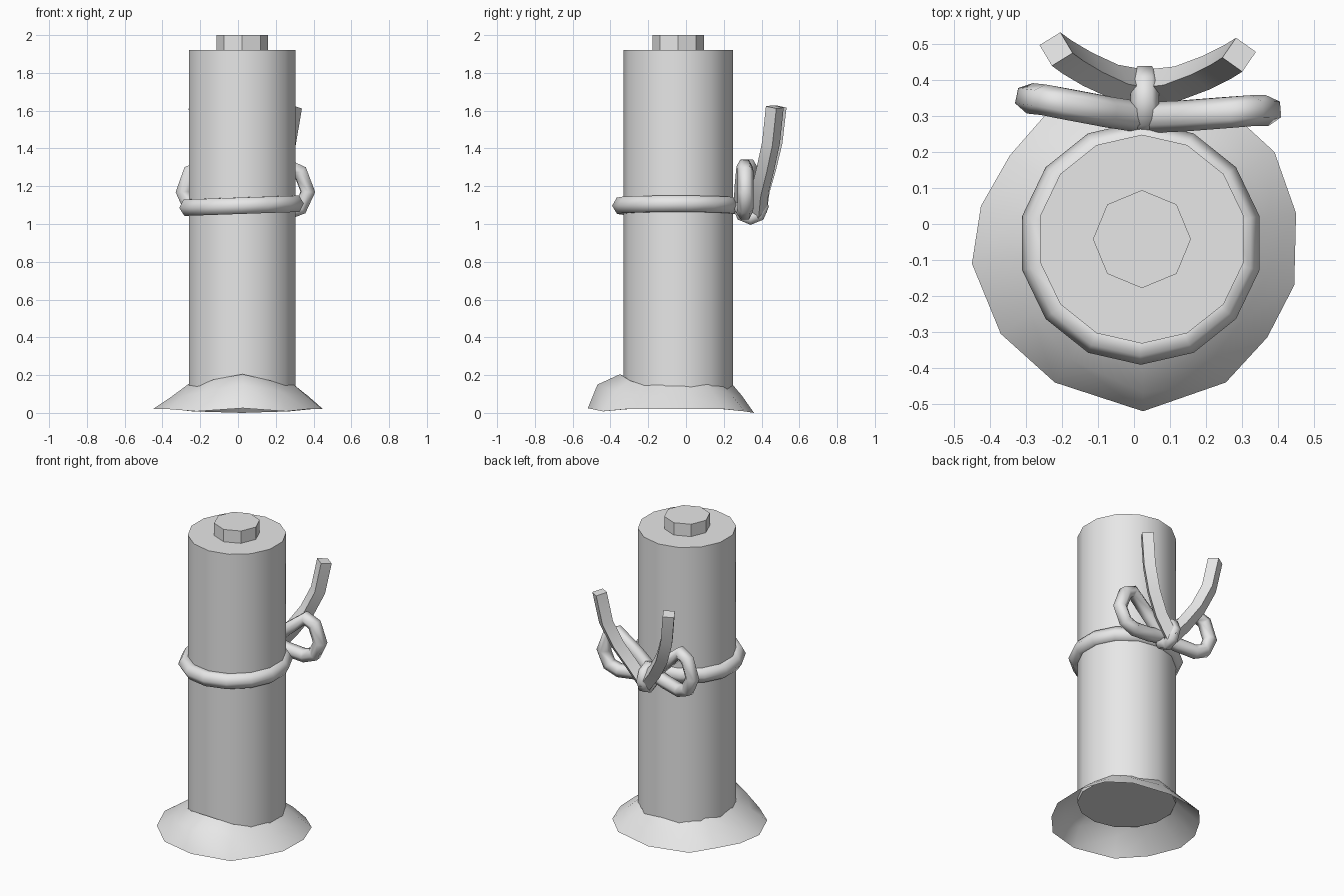
import bpy
import bmesh
import math
from mathutils import Vector

old = bpy.data.objects.get("Cube")
if old:
    bpy.data.objects.remove(old, do_unlink=True)

# One plain grey for everything
grey = bpy.data.materials.new("plain_grey")
grey.use_nodes = True
grey.diffuse_color = (0.8, 0.8, 0.8, 1)
for node in grey.node_tree.nodes:
    if node.type == 'BSDF_PRINCIPLED':
        node.inputs["Base Color"].default_value = (0.8, 0.8, 0.8, 1)

AXIS = Vector((0.022, -0.042, 0))


def select(obj):
    bpy.ops.object.select_all(action='DESELECT')
    obj.select_set(True)
    bpy.context.view_layer.objects.active = obj


def smooth(obj, degrees):
    select(obj)
    bpy.ops.object.shade_smooth_by_angle(angle=math.radians(degrees))


def link(name, data):
    obj = bpy.data.objects.new(name, data)
    bpy.context.collection.objects.link(obj)
    data.materials.append(grey)
    return obj


def column(name, sides, radius, bottom, top, turn):
    bm = bmesh.new()
    rim = []
    for i in range(sides):
        a = turn + math.tau * i / sides
        rim.append(bm.verts.new(AXIS + Vector((radius * math.cos(a), radius * math.sin(a), bottom))))
    face = bm.faces.new(rim)
    up = bmesh.ops.extrude_face_region(bm, geom=[face])["geom"]
    verts = [g for g in up if isinstance(g, bmesh.types.BMVert)]
    bmesh.ops.translate(bm, vec=(0, 0, top - bottom), verts=verts)
    if not any(f.calc_center_median().z < bottom + 0.001 for f in bm.faces):
        bm.faces.new(list(reversed(rim)))
    bmesh.ops.recalc_face_normals(bm, faces=bm.faces)
    mesh = bpy.data.meshes.new(name)
    bm.to_mesh(mesh)
    bm.free()
    smooth(link(name, mesh), 30)


def tube(name, points, radius, resolution, cyclic=False):
    curve = bpy.data.curves.new(name, 'CURVE')
    curve.dimensions = '3D'
    curve.bevel_depth = radius
    curve.bevel_resolution = resolution
    curve.use_fill_caps = not cyclic
    spline = curve.splines.new('POLY')
    spline.points.add(len(points) - 1)
    for p, co in zip(spline.points, points):
        p.co = (*co, 1)
    spline.use_cyclic_u = cyclic
    obj = link(name, curve)
    select(obj)
    bpy.ops.object.convert(target='MESH')
    smooth(bpy.context.view_layer.objects.active, 75)


# Main stick and the small stub on its top
column("main_cylinder", 14, 0.29, 0.12, 1.92, math.pi / 2)
column("top_stub", 8, 0.136, 1.9, 2.0, math.pi / 2)

# Flared, uneven skirt around the foot: three rings, higher at the front
rim = [(0.025, -0.52), (0.255, -0.44), (0.37, -0.315), (0.445, -0.17), (0.45, 0.03),
       (0.39, 0.2), (0.27, 0.31), (0.02, 0.36), (-0.24, 0.31), (-0.345, 0.19),
       (-0.425, 0.05), (-0.45, -0.11), (-0.37, -0.305), (-0.22, -0.44)]
bm = bmesh.new()
rings = [[], [], []]
for i, (x, y) in enumerate(rim):
    outer = Vector((x, y, 0.02))
    away = (outer - AXIS).to_2d().normalized()
    bump = max(0, -away.y) ** 6
    if abs(away.x) < 0.1:
        outer.z = 0.0 if y > 0 else 0.025
    elif abs(away.x) < 0.6:
        outer.z = 0.008
    inner = AXIS + Vector((away.x, away.y, 0)) * (0.287 + 0.02 * bump)
    inner.z = 0.145 + 0.06 * bump + 0.008 * math.sin(3 * i)
    mid = inner.lerp(outer, 0.45 + 0.25 * bump)
    mid.z = 0.09 + 0.06 * bump
    for ring, co in zip(rings, (inner, mid, outer)):
        ring.append(bm.verts.new(co))
for a, b in zip(rings, rings[1:]):
    for i in range(len(rim)):
        j = (i + 1) % len(rim)
        bm.faces.new((a[i], b[i], b[j], a[j]))
bmesh.ops.recalc_face_normals(bm, faces=bm.faces)
mesh = bpy.data.meshes.new("foot_skirt")
bm.to_mesh(mesh)
bm.free()
smooth(link("foot_skirt", mesh), 45)

# Cord around the stick
band = []
for i in range(14):
    a = math.pi / 2 + math.tau * i / 14
    band.append((0.019 + 0.288 * math.cos(a), -0.053 + 0.288 * math.sin(a),
                 1.097 + 0.01 * math.cos(a)))
tube("cord_band", band, 0.05, 1, True)

# Knot wrapped around the middle of the bow
knot = []
for i in range(8):
    a = math.tau * i / 8
    knot.append((0.03, 0.342 + 0.062 * math.cos(a), 1.092 + 0.062 * math.sin(a)))
tube("bow_knot", knot, 0.04, 1, True)

# Bow loops and loose tails, one pair per side
loop = [(0, 0.295, 1.1), (0.11, 0.3, 1.2), (0.24, 0.31, 1.305), (0.3, 0.315, 1.275),
        (0.34, 0.315, 1.17), (0.3, 0.315, 1.085), (0.23, 0.31, 1.06), (0.1, 0.3, 1.075),
        (0, 0.295, 1.1)]
tail = [(0, 0.38, 1.06), (0.09, 0.39, 1.17), (0.17, 0.42, 1.29), (0.23, 0.45, 1.43),
        (0.262, 0.47, 1.62)]
for side, sign, wide, deep in (("left", 1, 1.0, 0.0), ("right", -1, 0.94, 0.1)):
    def place(points, scale, lean):
        return [(0.03 + sign * x * scale, y + x * lean, z) for x, y, z in points]
    tube(side + "_bow_loop", place(loop, wide, deep), 0.043, 1)
    tube(side + "_bow_tail", place(tail, wide, deep * 0.6), 0.048, 0)
